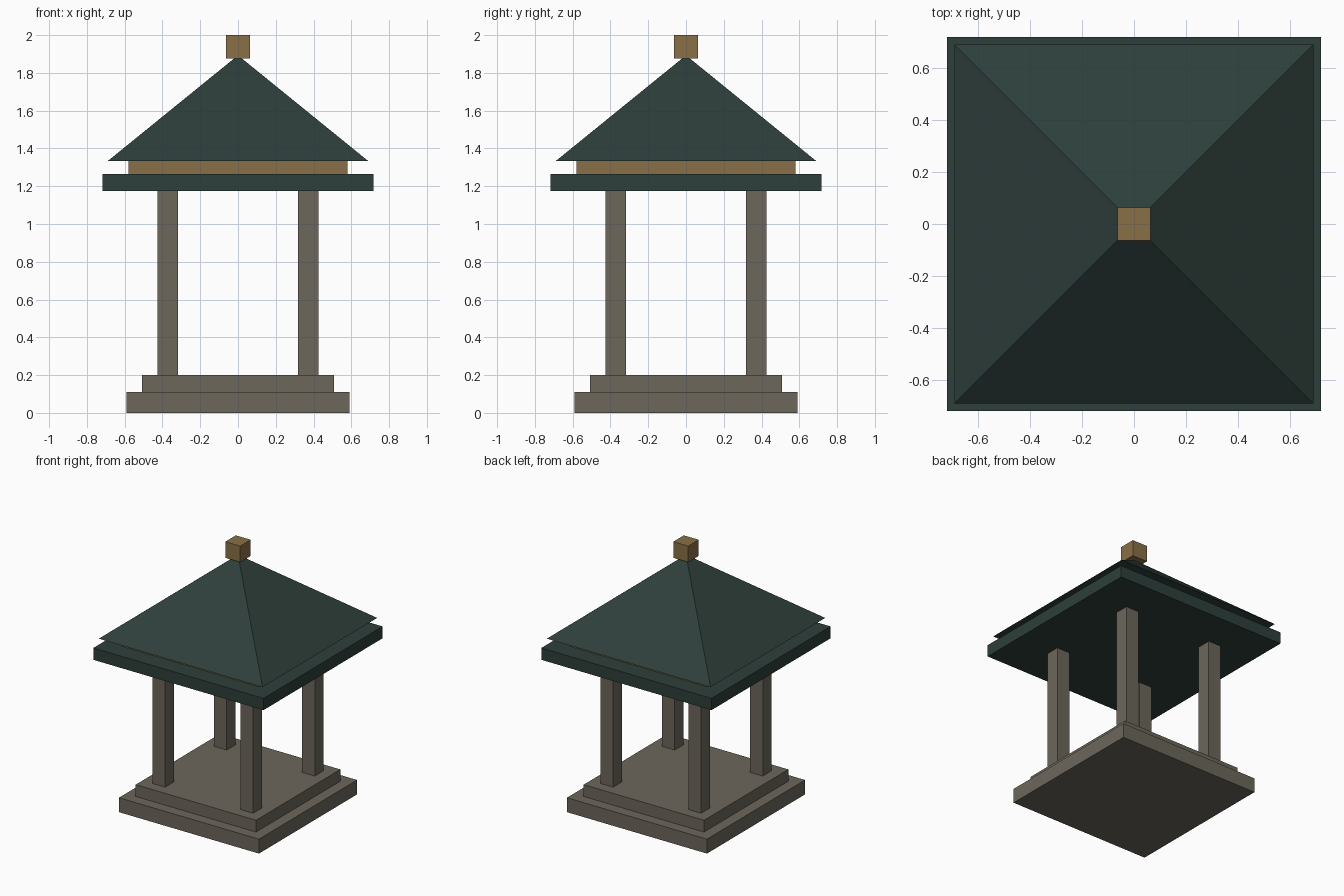
import bpy
import math

if "Cube" in bpy.data.objects:
    bpy.data.objects.remove(bpy.data.objects["Cube"])


def material(name, rgb):
    m = bpy.data.materials.new(name)
    m.diffuse_color = (*rgb, 1)
    m.use_nodes = True
    m.node_tree.nodes["Principled BSDF"].inputs["Base Color"].default_value = m.diffuse_color
    return m


stone = material("stone", (0.15, 0.135, 0.105))
green = material("dark_green", (0.027, 0.05, 0.043))
gold = material("gold", (0.25, 0.16, 0.062))


def block(name, half, z0, z1, mat, x=0, y=0):
    """Square block with the given half width, from z0 up to z1."""
    bpy.ops.mesh.primitive_cube_add(size=1, location=(x, y, (z0 + z1) / 2))
    ob = bpy.context.object
    ob.name = name
    ob.scale = (2 * half, 2 * half, z1 - z0)
    bpy.ops.object.transform_apply(location=False, rotation=False, scale=True)
    ob.data.materials.append(mat)
    return ob


# Stepped plinth
block("lower_step", 0.59, 0, 0.11, stone)
block("upper_step", 0.507, 0.11, 0.2, stone)

# Four corner posts
for side_y, row in ((-1, "front"), (1, "back")):
    for side_x, col in ((-1, "left"), (1, "right")):
        block(f"{row}_{col}_post", 0.054, 0.2, 1.175, stone,
              0.371 * side_x, 0.371 * side_y)

# Eave slab and the recessed band above it
block("eave_slab", 0.717, 1.175, 1.265, green)
block("roof_band", 0.58, 1.265, 1.333, gold)

# Pyramid roof
roof_base, roof_top = 1.333, 1.893
bpy.ops.mesh.primitive_cone_add(vertices=4, radius1=0.69 * math.sqrt(2), radius2=0,
                                depth=roof_top - roof_base,
                                location=(0, 0, (roof_base + roof_top) / 2),
                                rotation=(0, 0, math.pi / 4))
roof = bpy.context.object
roof.name = "pyramid_roof"
bpy.ops.object.transform_apply(location=False, rotation=True, scale=False)
roof.data.materials.append(green)

# Finial block on the peak
block("finial", 0.063, 1.877, 2.0, gold)
